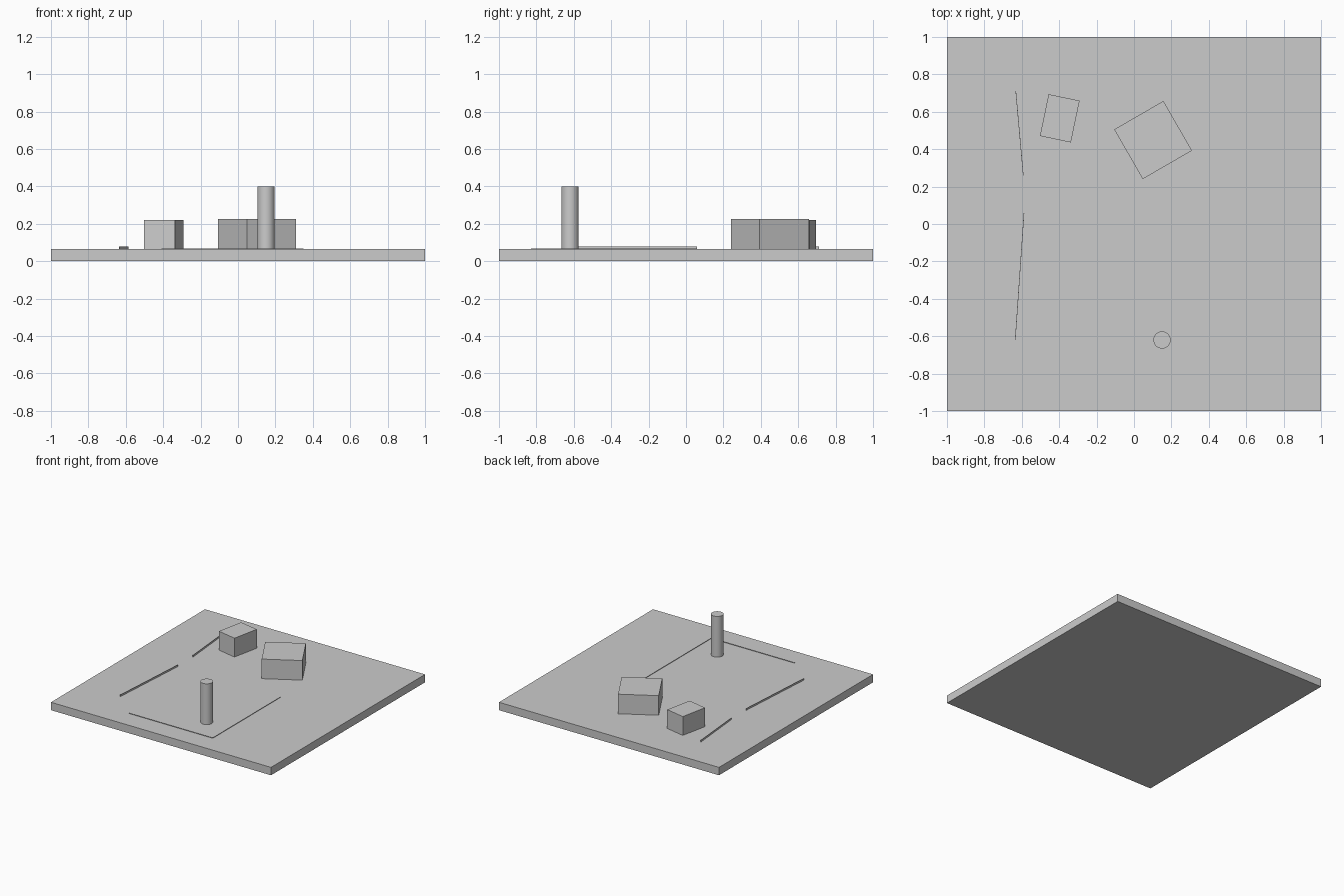
import bpy
import math

if "Cube" in bpy.data.objects:
    bpy.data.objects.remove(bpy.data.objects["Cube"])

grey = bpy.data.materials.new("plain grey")
grey.diffuse_color = (0.6, 0.6, 0.6, 1)
grey.use_nodes = True
grey.node_tree.nodes["Principled BSDF"].inputs["Base Color"].default_value = grey.diffuse_color

TOP = 0.065  # upper surface of the ground slab


def box(name, center, size, z0, z1, angle=0.0):
    bpy.ops.mesh.primitive_cube_add(
        size=1, location=(center[0], center[1], (z0 + z1) / 2),
        rotation=(0, 0, angle))
    ob = bpy.context.object
    ob.name = name
    ob.scale = (size[0], size[1], z1 - z0)
    bpy.ops.object.transform_apply(location=False, rotation=False, scale=True)
    ob.data.materials.append(grey)
    return ob


def strip(name, a, b, height, thickness=0.003):
    # thin upright wall running between two points on the slab
    dx, dy = b[0] - a[0], b[1] - a[1]
    mid = ((a[0] + b[0]) / 2, (a[1] + b[1]) / 2)
    box(name, mid, (math.hypot(dx, dy), thickness), TOP, TOP + height,
        math.atan2(dy, dx))


# Ground slab
box("ground_slab", (0, 0), (2, 2), 0, TOP)

# Two block buildings
box("small_block", (-0.397, 0.565), (0.169, 0.228), TOP, 0.22, math.radians(-11.8))
box("large_block", (0.102, 0.449), (0.304, 0.306), TOP, 0.226, math.radians(30))

# Round tower
bpy.ops.mesh.primitive_cylinder_add(
    vertices=48, radius=0.046, depth=0.40 - TOP,
    location=(0.15, -0.62, (0.40 + TOP) / 2))
tower = bpy.context.object
tower.name = "round_tower"
tower.data.materials.append(grey)
bpy.ops.object.shade_smooth_by_angle(angle=math.radians(30))

# Low walls along the left side
strip("back_wall", (-0.632, 0.71), (-0.592, 0.26), 0.014)
strip("front_wall", (-0.588, 0.06), (-0.635, -0.62), 0.014)

# Very low kerb forming an L
strip("front_kerb", (-0.41, -0.828), (0.35, -0.828), 0.004, 0.002)
strip("side_kerb", (0.35, -0.828), (0.35, 0.06), 0.004, 0.002)
